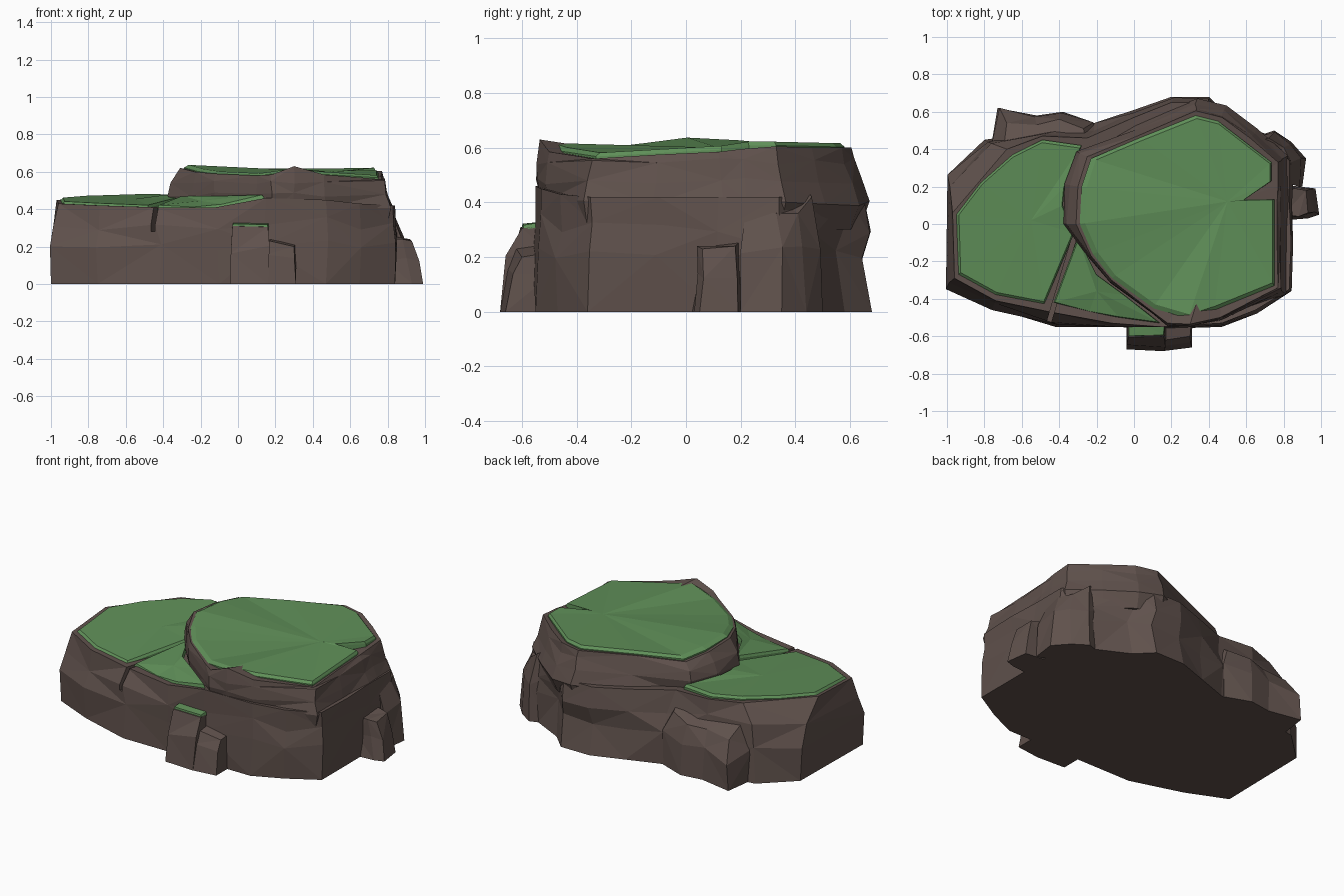
import bpy, bmesh, random
from mathutils import Vector

if "Cube" in bpy.data.objects:
    bpy.data.objects.remove(bpy.data.objects["Cube"])

random.seed(4)


def material(name, color):
    m = bpy.data.materials.new(name)
    m.diffuse_color = color
    m.use_nodes = True
    m.node_tree.nodes["Principled BSDF"].inputs["Base Color"].default_value = m.diffuse_color
    return m


ROCK = material("rock", (0.115, 0.082, 0.072, 1))
GRASS = material("grass", (0.115, 0.275, 0.098, 1))


def loft(name, rings, mat, apex=None, jitter=0.0):
    """Skin equal-length rings bottom to top; fan the top to apex if given."""
    bm = bmesh.new()
    rows = []
    for k, ring in enumerate(rings):
        row = []
        for p in ring:
            v = Vector(p)
            if 0 < k < len(rings) - 1:
                v += Vector([random.uniform(-jitter, jitter) for _ in range(2)]
                            + [random.uniform(-jitter, jitter) * 2])
            row.append(bm.verts.new(v))
        rows.append(row)
    n = len(rows[0])
    for r, (a, b) in enumerate(zip(rows, rows[1:])):
        for i in range(n):
            j = (i + 1) % n
            if (i + r) % 2:
                bm.faces.new((a[i], a[j], b[j]))
                bm.faces.new((a[i], b[j], b[i]))
            else:
                bm.faces.new((a[i], a[j], b[i]))
                bm.faces.new((a[j], b[j], b[i]))
    bm.faces.new(rows[0][::-1])
    if apex:
        c = bm.verts.new(apex)
        for i in range(n):
            bm.faces.new((rows[-1][i], rows[-1][(i + 1) % n], c))
    else:
        bm.faces.new(rows[-1])
    bmesh.ops.triangulate(bm, faces=[f for f in bm.faces if len(f.verts) > 4])
    bmesh.ops.recalc_face_normals(bm, faces=bm.faces)
    me = bpy.data.meshes.new(name)
    bm.to_mesh(me)
    bm.free()
    me.materials.append(mat)
    ob = bpy.data.objects.new(name, me)
    bpy.context.collection.objects.link(ob)
    return ob


def scaled(ring, s, pivot, dz=0.0):
    px, py = pivot
    return [(px + (x - px) * s, py + (y - py) * s, h + dz) for x, y, h in ring]


def grass(name, ring, apex, depth=0.04):
    """Thin turf slab with a bevelled rim."""
    p = apex[:2]
    loft(name, [scaled(ring, 1.0, p, -depth), scaled(ring, 1.0, p, -0.012),
                scaled(ring, 0.965, p, 0.002)], GRASS, apex)


def boulder(name, base, top, mid=0.5, bulge=0.0):
    """Small chunk from a base outline to a 3D top outline."""
    lo = [(x, y, 0) for x, y in base]
    m = [tuple(a + (b - a) * (mid - bulge * (k < 2)) for k, (a, b) in enumerate(zip(p, q)))
         for p, q in zip(lo, top)]
    return loft(name, [lo, m, top], ROCK, None, 0.012)


# Broad lower mound, slightly undercut along the back
base = [(-1, -.34), (-.75, -.45), (-.42, -.55), (-.1, -.55), (.15, -.55),
        (.47, -.55), (.65, -.47), (.84, -.36), (.84, -.1), (.84, .12),
        (.86, .36), (.7, .48), (.5, .58), (.4, .68), (.2, .68), (0, .61),
        (-.2, .54), (-.48, .5), (-.8, .45), (-.99, .27)]
rim = [(-.96, -.29, .43), (-.74, -.41, .42), (-.45, -.47, .41), (-.12, -.53, .41),
       (.15, -.55, .46), (.47, -.53, .45), (.65, -.46, .43), (.83, -.35, .42),
       (.84, -.1, .42), (.83, .12, .42), (.83, .34, .42), (.68, .47, .42),
       (.48, .59, .42), (.4, .65, .42), (.2, .65, .42), (0, .57, .43),
       (-.25, .46, .45), (-.49, .47, .46), (-.68, .4, .46), (-.97, .06, .45)]
rings = []
for fz, fxy, back in ((0, 0, 0), (.48, .05, .035), (.74, .4, -.01), (1, 1, 0)):
    rings.append([(b[0] + (r[0] - b[0]) * fxy,
                   b[1] + (r[1] - b[1]) * fxy - (back if b[1] > .57 else 0), r[2] * fz)
                  for b, r in zip(base, rim)])
mound = loft("lower_mound", rings, ROCK, (0, 0, .4), .014)

# Narrow crack across the lower ledge
crack = [(-.49, -.6), (-.465, -.6), (-.3, -.05), (-.325, -.05)]
cutter = loft("crack_cutter", [[(x, y, .28) for x, y in crack],
                               [(x, y, .6) for x, y in crack]], ROCK)
cutter.hide_render = True
cutter.hide_viewport = True
cut = mound.modifiers.new("crack", 'BOOLEAN')
cut.operation = 'DIFFERENCE'
cut.solver = 'EXACT'
cut.object = cutter

# Upper tier: its right and back flanks taper down flush into the mound
top = [(-.31, 0, .62), (-.23, -.17, .6), (-.12, -.3, .59), (.1, -.47, .58),
       (.18, -.53, .585), (.3, -.535, .63), (.46, -.5, .585), (.77, -.34, .56),
       (.765, -.1, .575), (.765, .12, .585), (.77, .2, .595), (.77, .33, .605),
       (.62, .46, .6), (.47, .57, .6), (.33, .605, .6), (.04, .48, .6),
       (-.25, .36, .59), (-.3, .2, .605)]
hub = Vector((.3, .05))


def flank(right, front, left, z):
    """Offset the top outline outward by a separate amount on each side."""
    out = []
    for x, y, _ in top:
        p = Vector((x, y))
        s = right if x > .7 or y > .4 else left if x < -.24 and y > -.05 else front
        p += (p - hub).normalized() * s
        out.append((p.x, p.y, z))
    return out


loft("upper_tier", [flank(.03, -.03, -.02, .3), flank(.06, 0, .04, .4),
                    flank(.035, .015, .07, .48), flank(.015, .012, .05, .55), top],
     ROCK, (.5, .12, .53), .007)

# Grass tops
grass("upper_grass", [(-.29, 0, .635), (-.22, -.16, .615), (-.12, -.29, .6), (.1, -.45, .59),
                      (.29, -.505, .615), (.43, -.46, .6), (.75, -.33, .58),
                      (.75, .13, .605), (.59, .13, .605), (.735, .23, .62), (.735, .33, .62),
                      (.45, .55, .615), (.33, .58, .615), (.03, .46, .615),
                      (-.23, .35, .61), (-.28, .2, .625)], (.5, .12, .6))
grass("left_grass", [(-.95, .05, .46), (-.94, -.27, .44), (-.74, -.38, .43),
                     (-.48, -.43, .42), (-.32, -.05, .46), (-.38, .1, .475),
                     (-.37, .2, .475), (-.28, .42, .475), (-.49, .45, .48),
                     (-.65, .37, .475), (-.82, .22, .47)], (-.55, .02, .455))
grass("middle_grass", [(-.3, -.07, .47), (-.43, -.42, .42), (-.24, -.47, .41),
                       (-.08, -.5, .425), (.14, -.53, .475), (-.05, -.38, .47),
                       (-.2, -.27, .47)], (-.2, -.36, .445))

# Front blocks with a small turf step
boulder("front_step", [(-.04, -.67), (.16, -.68), (.18, -.48), (-.04, -.48)],
        [(-.03, -.605, .31), (.16, -.6, .305), (.17, -.48, .32), (-.03, -.48, .32)], .6, .2)
grass("step_grass", [(-.03, -.6, .32), (.16, -.595, .315), (.17, -.5, .33),
                     (-.03, -.5, .33)], (.07, -.55, .325), .015)
boulder("front_block", [(.15, -.68), (.31, -.66), (.31, -.48), (.15, -.48)],
        [(.17, -.62, .23), (.3, -.6, .2), (.31, -.48, .22), (.17, -.48, .25)], .6, .2)

# Chunks leaning on the right side and back
boulder("right_chunk", [(.8, .02), (.93, .03), (.99, .05), (.97, .19), (.8, .21)],
        [(.8, .05, .24), (.88, .04, .24), (.93, .06, .23), (.92, .18, .24), (.8, .2, .26)])
boulder("back_right_chunk", [(.7, .28), (.9, .2), (.92, .35), (.84, .44), (.75, .5), (.66, .47)],
        [(.68, .28, .45), (.82, .22, .38), (.84, .33, .36), (.8, .41, .36), (.72, .46, .42),
         (.66, .44, .45)], .6, .4)
boulder("back_left_chunk", [(-.76, .4), (-.2, .4), (-.22, .54), (-.38, .6), (-.52, .58), (-.73, .62)],
        [(-.7, .38, .38), (-.25, .4, .4), (-.27, .51, .34), (-.4, .56, .31), (-.52, .53, .3),
         (-.68, .54, .28)], .6, .5)
